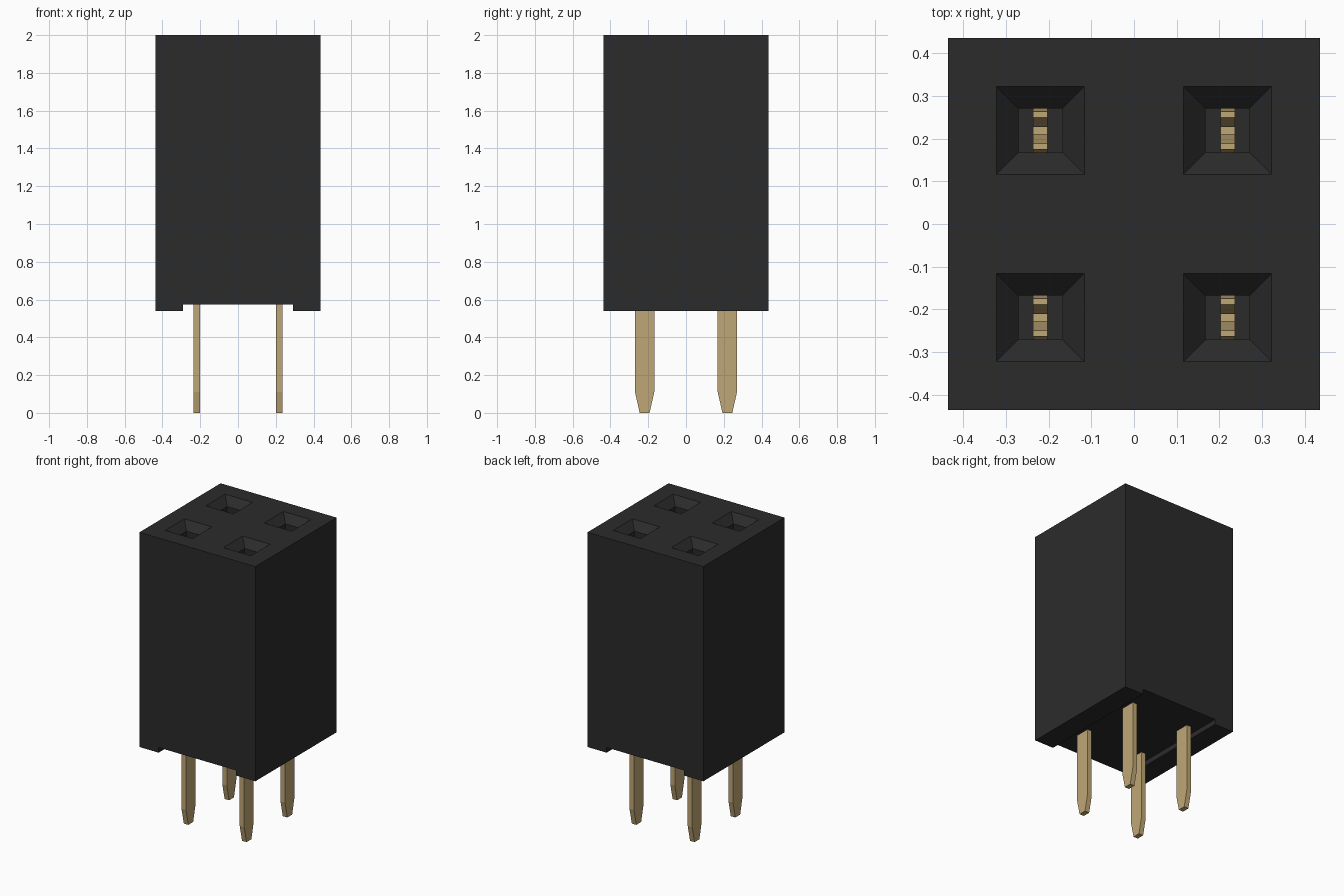
import bpy, bmesh
from mathutils import Vector

if "Cube" in bpy.data.objects:
    bpy.data.objects.remove(bpy.data.objects["Cube"])

PITCH = 0.219   # offset of each contact from the centre
HALF = 0.436    # half width of the housing


def material(name, rgb):
    m = bpy.data.materials.new(name)
    m.diffuse_color = (*rgb, 1)
    m.use_nodes = True
    m.node_tree.nodes["Principled BSDF"].inputs["Base Color"].default_value = m.diffuse_color
    return m


def make_object(name, bm, mat=None):
    bmesh.ops.recalc_face_normals(bm, faces=bm.faces)
    me = bpy.data.meshes.new(name)
    bm.to_mesh(me)
    bm.free()
    ob = bpy.data.objects.new(name, me)
    bpy.context.collection.objects.link(ob)
    if mat:
        me.materials.append(mat)
    return ob


def extrude(points, direction):
    bm = bmesh.new()
    face = bm.faces.new([bm.verts.new(p) for p in points])
    out = bmesh.ops.extrude_face_region(bm, geom=[face])
    verts = [g for g in out["geom"] if isinstance(g, bmesh.types.BMVert)]
    bmesh.ops.translate(bm, verts=verts, vec=Vector(direction))
    return bm


def square_stack(bm, cx, cy, levels):
    rings = [[bm.verts.new((cx + sx * h, cy + sy * h, z))
              for sx, sy in ((-1, -1), (1, -1), (1, 1), (-1, 1))]
             for z, h in levels]
    for a, b in zip(rings, rings[1:]):
        for i in range(4):
            j = (i + 1) % 4
            bm.faces.new((a[i], a[j], b[j], b[i]))
    bm.faces.new(rings[0])
    bm.faces.new(rings[-1])


black = material("black_plastic", (0.024, 0.024, 0.024))
gold = material("gold_metal", (0.53, 0.39, 0.18))
centres = [(x, y) for x in (-PITCH, PITCH) for y in (-PITCH, PITCH)]

# Housing with a shallow channel running front to back underneath
profile = [(-HALF, 0.54), (-0.292, 0.54), (-0.292, 0.575), (0.292, 0.575),
           (0.292, 0.54), (HALF, 0.54), (HALF, 2), (-HALF, 2)]
housing = make_object("housing", extrude([(x, -HALF, z) for x, z in profile],
                                         (0, 2 * HALF, 0)), black)

# Funnel-mouthed sockets cut into the top
bm = bmesh.new()
for cx, cy in centres:
    square_stack(bm, cx, cy, [(2.051, 0.154), (1.949, 0.052), (0.85, 0.052)])
cutter = make_object("socket_cutter", bm, black)
cutter.hide_render = True
mod = housing.modifiers.new("sockets", "BOOLEAN")
mod.operation = "DIFFERENCE"
mod.solver = "EXACT"
mod.object = cutter
bpy.context.view_layer.objects.active = housing
bpy.ops.object.modifier_apply(modifier=mod.name)
bpy.data.objects.remove(cutter)

# Flat contacts: tapered tail below, two-pronged fork inside the socket
right = [(0.026, 0), (0.051, 0.11), (0.051, 1.7), (0.044, 1.78),
         (0.03, 1.78), (0.008, 1.65), (0.02, 1.4), (0.02, 0.95)]
outline = right + [(-y, z) for y, z in reversed(right)]
for i, (cx, cy) in enumerate(centres):
    make_object(f"contact_pin_{i + 1}",
                extrude([(cx - 0.017, cy + y, z) for y, z in outline],
                        (0.034, 0, 0)), gold)
